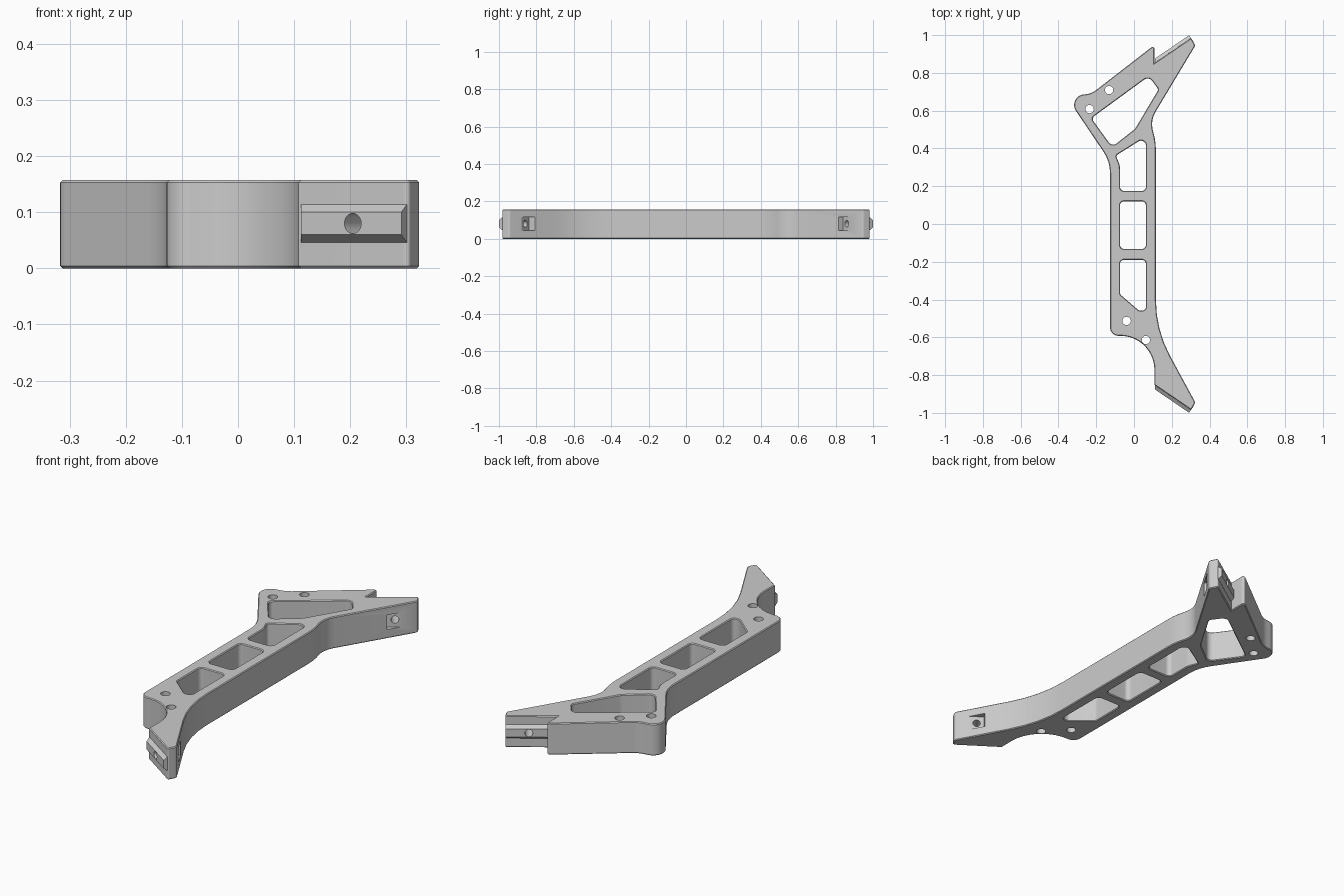
import bpy, bmesh, math
from mathutils import Vector, Matrix

cube = bpy.data.objects.get("Cube")
if cube:
    bpy.data.objects.remove(cube, do_unlink=True)

HEIGHT = 0.157
MID = 0.08
RIM = 0.004

gray = bpy.data.materials.new("plain gray")
gray.use_nodes = True
color = (0.6, 0.6, 0.6, 1)
gray.diffuse_color = color
gray.node_tree.nodes["Principled BSDF"].inputs["Base Color"].default_value = color


def rounded(corners):
    """Fillet each (x, y, radius) corner of a closed polygon."""
    points = []
    for i, (x, y, r) in enumerate(corners):
        p = Vector((x, y))
        if not r:
            points.append(p)
            continue
        a = (Vector(corners[i - 1][:2]) - p).normalized()
        b = (Vector(corners[(i + 1) % len(corners)][:2]) - p).normalized()
        half = a.angle(b) / 2
        center = p + (a + b).normalized() * (r / math.sin(half))
        start = p + a * (r / math.tan(half)) - center
        end = p + b * (r / math.tan(half)) - center
        sweep = math.pi - 2 * half
        if start.x * end.y - start.y * end.x < 0:
            sweep = -sweep
        steps = max(3, round(abs(sweep) / math.radians(8)))
        for k in range(steps + 1):
            turn = sweep * k / steps
            c, s = math.cos(turn), math.sin(turn)
            points.append(center + Vector((c * start.x - s * start.y,
                                           s * start.x + c * start.y)))
    return points


def grown(points, distance):
    """Offset a closed polygon outwards (inwards when negative)."""
    pairs = list(zip(points, points[1:] + points[:1]))
    if sum(p.x * q.y - p.y * q.x for p, q in pairs) < 0:
        distance = -distance
    normals = [Vector((q.y - p.y, p.x - q.x)).normalized() for p, q in pairs]
    result = []
    for i, p in enumerate(points):
        m, n = normals[i - 1], normals[i]
        result.append(p + (m + n) * (distance / (1 + m.dot(n))))
    return result


def make_object(name, bm):
    bmesh.ops.recalc_face_normals(bm, faces=bm.faces)
    mesh = bpy.data.meshes.new(name)
    bm.to_mesh(mesh)
    bm.free()
    mesh.materials.append(gray)
    obj = bpy.data.objects.new(name, mesh)
    bpy.context.collection.objects.link(obj)
    return obj


def loft(name, layers):
    """Closed solid through (points, z) layers."""
    bm = bmesh.new()
    rings = [[bm.verts.new((p.x, p.y, z)) for p in pts] for pts, z in layers]
    for low, high in zip(rings, rings[1:]):
        for i in range(len(low)):
            bm.faces.new((low[i - 1], low[i], high[i], high[i - 1]))
    bm.faces.new(rings[0])
    bm.faces.new(rings[-1])
    return make_object(name, bm)


def rod(name, start, end, radius):
    axis = Vector(end) - Vector(start)
    bm = bmesh.new()
    turn = axis.to_track_quat("Z", "Y").to_matrix().to_4x4()
    place = Matrix.Translation((Vector(start) + Vector(end)) / 2) @ turn
    bmesh.ops.create_cone(bm, cap_ends=True, segments=32, radius1=radius,
                          radius2=radius, depth=axis.length, matrix=place)
    return make_object(name, bm)


def combine(obj, tool, operation="DIFFERENCE"):
    mod = obj.modifiers.new("combine", "BOOLEAN")
    mod.operation = operation
    mod.solver = "EXACT"
    mod.object = tool
    bpy.ops.object.select_all(action="DESELECT")
    bpy.context.view_layer.objects.active = obj
    obj.select_set(True)
    bpy.ops.object.modifier_apply(modifier=mod.name)
    bpy.data.objects.remove(tool, do_unlink=True)


# Frame outline: x, y, corner radius
outline = rounded([
    (0.108, -0.852, 0), (0.303, -0.985, 0.008), (0.325, -0.945, 0.015),
    (0.116, -0.56, 0.62), (0.116, 0.44, 0.34), (0.085, 0.545, 0.13),
    (0.325, 0.945, 0.015), (0.303, 0.985, 0.008), (0.108, 0.852, 0),
    (0.108, 0.948, 0.01), (-0.225, 0.69, 0.11), (-0.36, 0.677, 0.056),
    (-0.127, 0.331, 0.2), (-0.127, -0.592, 0.045), (0.108, -0.592, 0.18),
])
inner = grown(outline, -RIM)
frame = loft("frame", [(inner, 0), (outline, RIM),
                       (outline, HEIGHT - RIM), (inner, HEIGHT)])

# Lightening windows with chamfered rims
L, R, C = -0.074, 0.063, 0.022
windows = [
    [(0.078, 0.782, 0.03), (0.13, 0.712, 0.02), (0.005, 0.503, 0.05),
     (-0.116, 0.408, 0.03), (-0.226, 0.56, 0.02)],
    [(L, 0.175, C), (R, 0.175, C), (R, 0.462, 0.026),
     (-0.096, 0.362, 0.012), (L, 0.31, 0.1)],
    [(L, -0.132, C), (R, -0.132, C), (R, 0.12, C), (L, 0.12, C)],
    [(L, -0.19, C), (R, -0.19, C), (R, -0.458, 0.02),
     (0.026, -0.458, 0.02), (L, -0.372, 0.02)],
]
for corners in windows:
    hole = rounded(corners)
    flare = grown(hole, 2 * RIM)
    combine(frame, loft("window_cutter", [
        (flare, -RIM), (hole, RIM), (hole, HEIGHT - RIM), (flare, HEIGHT + RIM)]))

# Vertical pin holes
for x, y in [(-0.132, 0.709), (-0.235, 0.608), (-0.039, -0.513), (0.063, -0.614)]:
    combine(frame, rod("pin_cutter", (x, y, -0.1), (x, y, 0.3), 0.022))

# Both ends: locating ridge, bolt hole and bolt head pocket
for side in (-1, 1):
    along = Vector((0.565, -0.825 * side, 0))
    across = Vector((-0.825, -0.565 * side, 0))
    bm = bmesh.new()
    for depth, half in [(0.01, 0.034), (0, 0.034), (-0.018, 0.02)]:
        for x in (0.112, 0.301 + 0.55 * min(depth, 0)):
            y = side * (0.855 + (x - 0.112) * 0.682 - depth * 1.21)
            for z in (MID - half, MID + half):
                bm.verts.new((x, y, z))
    bmesh.ops.convex_hull(bm, input=bm.verts)
    combine(frame, make_object("ridge", bm), "UNION")

    seat = Vector((0.26, 0.859 * side, MID))
    combine(frame, rod("bolt_cutter", seat - along * 0.2, seat + along * 0.05, 0.018))
    pocket = [seat + across * a + along * b
              for a, b in [(-0.036, 0), (0.036, 0), (0.036, 0.2), (-0.036, 0.2)]]
    combine(frame, loft("pocket_cutter", [(pocket, MID - 0.036), (pocket, MID + 0.036)]))

bpy.ops.object.select_all(action="DESELECT")
frame.select_set(True)
bpy.context.view_layer.objects.active = frame
bpy.ops.object.shade_smooth_by_angle(angle=math.radians(25))
